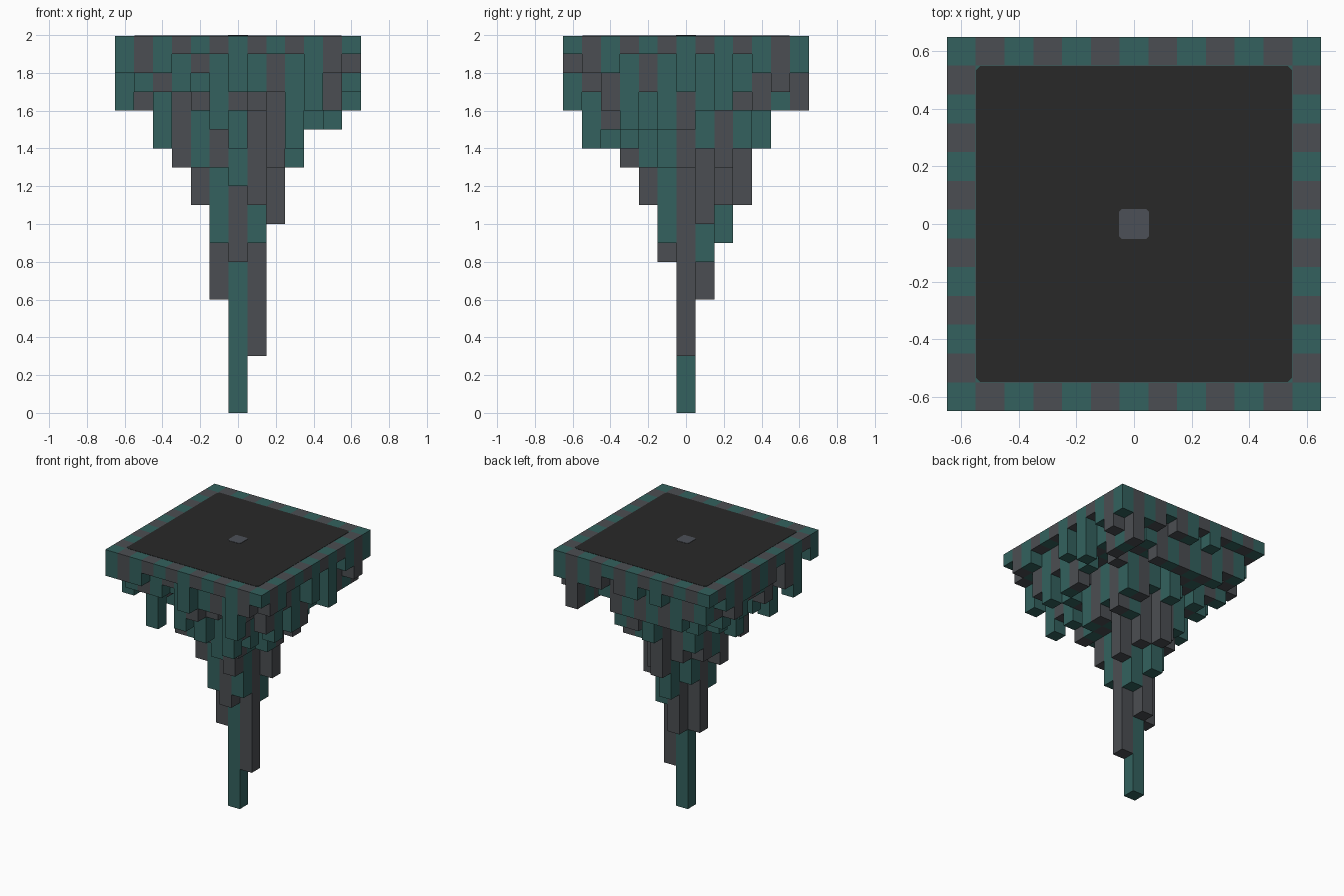
import bpy
import bmesh
import math
import random
from mathutils import Matrix, Vector

random.seed(4)
old = bpy.data.objects.get("Cube")
if old:
    bpy.data.objects.remove(old, do_unlink=True)

COUNT = 13
CELL = 0.1
TOP = 1.996
MID = COUNT // 2


def make_material(name, rgb):
    mat = bpy.data.materials.new(name)
    mat.use_nodes = True
    color = (*rgb, 1.0)
    mat.diffuse_color = color
    mat.node_tree.nodes["Principled BSDF"].inputs["Base Color"].default_value = color
    return mat


teal = make_material("dark_teal", (0.033, 0.121, 0.112))
grey = make_material("stone_grey", (0.071, 0.076, 0.085))
black = make_material("charcoal", (0.022, 0.022, 0.022))
slate = make_material("slate_grey", (0.072, 0.08, 0.095))


def finish(name, bm, mat):
    mesh = bpy.data.meshes.new(name)
    bm.to_mesh(mesh)
    bm.free()
    mesh.materials.append(mat)
    obj = bpy.data.objects.new(name, mesh)
    bpy.context.collection.objects.link(obj)
    return obj


def add_box(bm, center, size):
    matrix = Matrix.Translation(Vector(center)) @ Matrix.Diagonal((*size, 1.0))
    bmesh.ops.create_cube(bm, size=1.0, matrix=matrix)


# Deepest hang allowed in each column line and each row, in cells
x_limit = [4, 4, 6, 7, 9, 14, 20, 17, 10, 7, 5, 5, 4]
y_limit = [4, 6, 6, 7, 9, 12, 20, 14, 11, 9, 6, 4, 4]

# Depths along the front and right rims, and in the central spike
front_rim = [2, 2, 2, 1, 1, 1, 3, 1, 1, 1, 4, 2, 1]
right_rim = [1, 2, 2, 1, 1, 1, 3, 1, 4, 1, 2, 3, 2]
core = [
    [7, 7, 8, 9, 7],
    [9, 11, 12, 11, 7],
    [8, 14, 20, 17, 7],
    [8, 10, 14, 12, 10],
    [7, 8, 11, 9, 7],
]
# Single columns in the ragged outer zone
outer_columns = {
    (2, 2): 6, (9, 1): 6, (0, 2): 4, (1, 4): 4, (3, 4): 7, (10, 4): 5,
    (11, 3): 5, (9, 7): 6, (9, 5): 7, (6, 3): 4, (6, 9): 9, (6, 10): 6,
    (8, 11): 4, (11, 12): 4, (11, 11): 4, (1, 1): 3, (2, 1): 3, (10, 1): 3,
    (9, 2): 5, (9, 3): 6, (8, 3): 7, (9, 6): 7, (10, 6): 3, (9, 8): 7,
    (9, 4): 5, (9, 9): 6, (7, 1): 3, (7, 3): 4, (0, 12): 1, (1, 12): 1,
    (0, 11): 1, (0, 10): 2, (1, 11): 3,
}


def column_depth(i, j):
    if (i, j) in outer_columns:
        return outer_columns[i, j]
    if j == 0:
        return front_rim[i]
    if i == COUNT - 1:
        return right_rim[j]
    dx, dy = i - MID, j - MID
    reach = max(abs(dx), abs(dy))
    if reach <= 2:
        return core[dy + 2][dx + 2]
    if reach == MID:
        return random.choice((1, 1, 2, 2, 3))
    depth = round(8 - 0.85 * math.hypot(dx, dy)) + random.randint(-1, 1)
    return max(2, min(depth, x_limit[i], y_limit[j]))


# Hanging columns in a checker of two colours
meshes = [bmesh.new(), bmesh.new()]
for j in range(COUNT):
    for i in range(COUNT):
        bottom = 2.0 - CELL * column_depth(i, j)
        add_box(meshes[(i + j) % 2],
                ((i - MID) * CELL, (j - MID) * CELL, (TOP + bottom) / 2),
                (CELL, CELL, TOP - bottom))
finish("teal_columns", meshes[0], teal)
finish("grey_columns", meshes[1], grey)


# Thin plates with clipped corners on the top
def add_plate(name, half, clip, low, high, mat):
    bm = bmesh.new()
    corners = []
    for sx, sy in ((1, 1), (-1, 1), (-1, -1), (1, -1)):
        pair = [(sx * half, sy * (half - clip)), (sx * (half - clip), sy * half)]
        corners += pair if sx * sy > 0 else pair[::-1]
    face = bm.faces.new([bm.verts.new((x, y, low)) for x, y in corners])
    lid = bmesh.ops.extrude_face_region(bm, geom=[face])["geom"]
    bmesh.ops.translate(bm, vec=(0, 0, high - low),
                        verts=[v for v in lid if isinstance(v, bmesh.types.BMVert)])
    bmesh.ops.recalc_face_normals(bm, faces=bm.faces)
    return finish(name, bm, mat)


add_plate("top_plate", 0.549, 0.015, TOP - 0.002, TOP + 0.002, black)
add_plate("center_plate", 0.052, 0.01, TOP, 2.0, slate)
